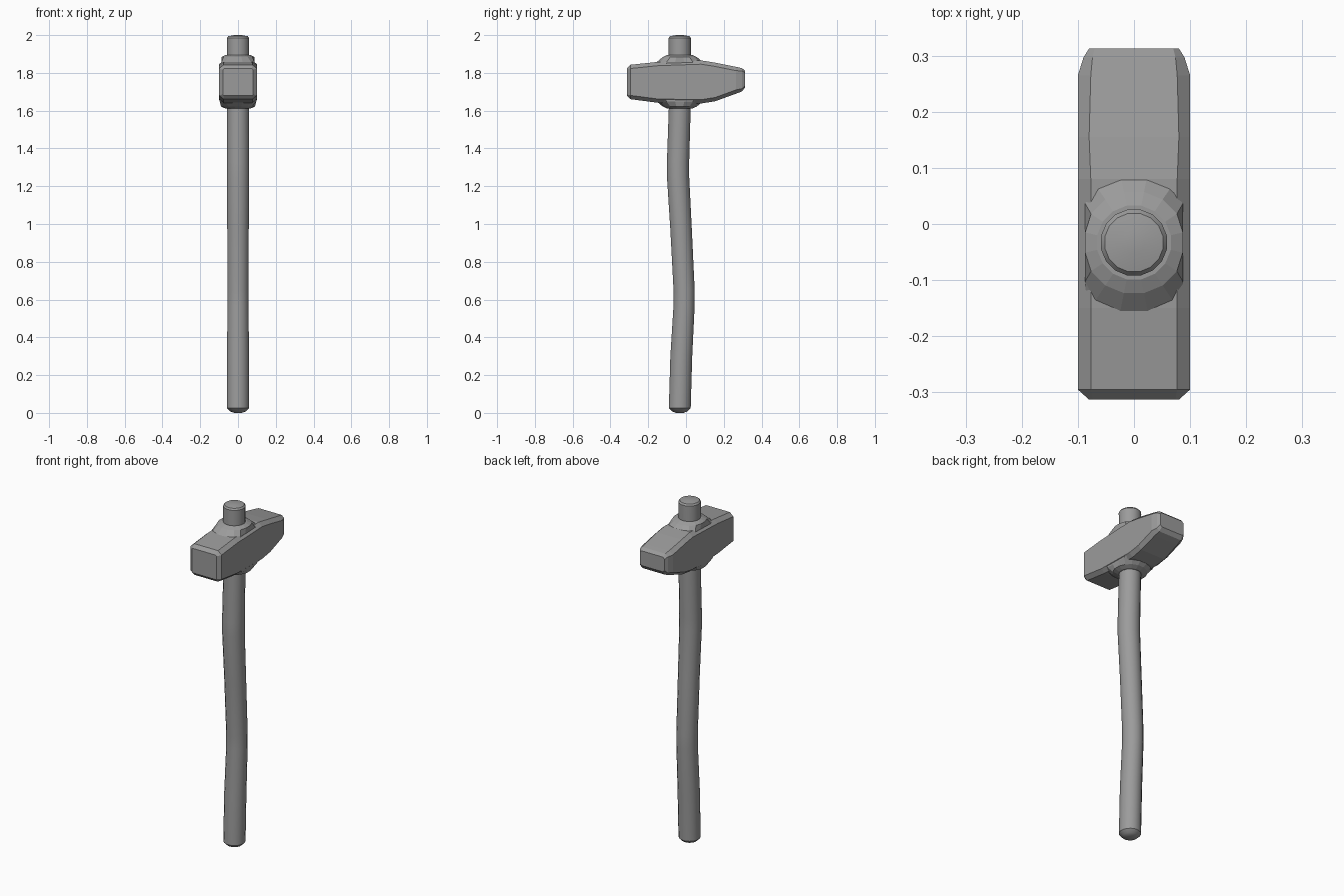
import bpy, bmesh, math

cube = bpy.data.objects.get("Cube")
if cube:
    bpy.data.objects.remove(cube, do_unlink=True)

grey = bpy.data.materials.new("mid_grey")
grey.use_nodes = True
GREY = (0.33, 0.33, 0.33, 1)
grey.diffuse_color = GREY
grey.node_tree.nodes["Principled BSDF"].inputs["Base Color"].default_value = GREY

AXIS_Y = -0.033   # handle axis, seen from above
SIDES = 16


def loft(name, rings, angle):
    """Skin a list of equal-length point rings and cap both ends."""
    bm = bmesh.new()
    loops = [[bm.verts.new(p) for p in ring] for ring in rings]
    n = len(loops[0])
    for a, b in zip(loops, loops[1:]):
        for i in range(n):
            j = (i + 1) % n
            bm.faces.new((a[i], a[j], b[j], b[i]))
    bm.faces.new(loops[0][::-1])
    bm.faces.new(loops[-1])
    bmesh.ops.recalc_face_normals(bm, faces=bm.faces)
    mesh = bpy.data.meshes.new(name)
    bm.to_mesh(mesh)
    bm.free()
    mesh.materials.append(grey)
    obj = bpy.data.objects.new(name, mesh)
    bpy.context.collection.objects.link(obj)
    if angle:
        bpy.ops.object.select_all(action='DESELECT')
        obj.select_set(True)
        bpy.context.view_layer.objects.active = obj
        bpy.ops.object.shade_smooth_by_angle(angle=math.radians(angle))
    return obj


def circle(y, z, r, clamp=1):
    """Horizontal ring, optionally flattened at the sides."""
    ring = []
    for i in range(SIDES):
        t = 2 * math.pi * (i + 0.5) / SIDES
        ring.append((max(-clamp, min(clamp, r * math.cos(t))), y + r * math.sin(t), z))
    return ring


def chamfered_box(y, w, low, high, cx, cz):
    """Upright octagonal section of the head."""
    half = [(w - cx, low), (w, low + cz), (w, high - cz), (w - cx, high)]
    right = [(x, y, z) for x, z in half]
    return right + [(-x, y, z) for x, z in reversed(half)]


# Wavy handle with rounded ends
path = [(AXIS_Y, 0.0, 0.02), (AXIS_Y, 0.008, 0.042), (AXIS_Y, 0.025, 0.059),
        (-0.025, 0.3, 0.059), (-0.01, 0.57, 0.057), (-0.01, 0.65, 0.057),
        (-0.026, 0.97, 0.058), (-0.042, 1.25, 0.06), (-0.042, 1.33, 0.06),
        (AXIS_Y, 1.62, 0.059), (AXIS_Y, 1.985, 0.06), (AXIS_Y, 1.994, 0.053),
        (AXIS_Y, 2.0, 0.02)]
loft("handle", [circle(*p) for p in path], 30)

# Hammer head: square striking face in front, tapered peen behind
stations = [(-0.313, 0.08, 1.68, 1.823, 0.006, 0.006),
            (-0.295, 0.1, 1.661, 1.843, 0.023, 0.02),
            (-0.15, 0.1, 1.642, 1.858, 0.023, 0.02),
            (0.08, 0.1, 1.638, 1.866, 0.023, 0.02),
            (0.155, 0.1, 1.65, 1.854, 0.02, 0.02),
            (0.265, 0.1, 1.69, 1.832, 0.023, 0.02),
            (0.297, 0.09, 1.702, 1.825, 0.016, 0.015),
            (0.313, 0.08, 1.724, 1.81, 0.01, 0.01)]
loft("hammer_head", [chamfered_box(*s) for s in stations], 0)

# Sloped collars where the handle passes through the head
slope = [(0.067, 0.142), (0.092, 0.131), (0.125, 0.104), (0.15, 0.085)]
for name, sign, clamp in (("top_collar", 1, 0.087), ("bottom_collar", -1, 0.097)):
    loft(name, [circle(AXIS_Y, 1.753 + sign * h, r, clamp) for r, h in slope], 0)
